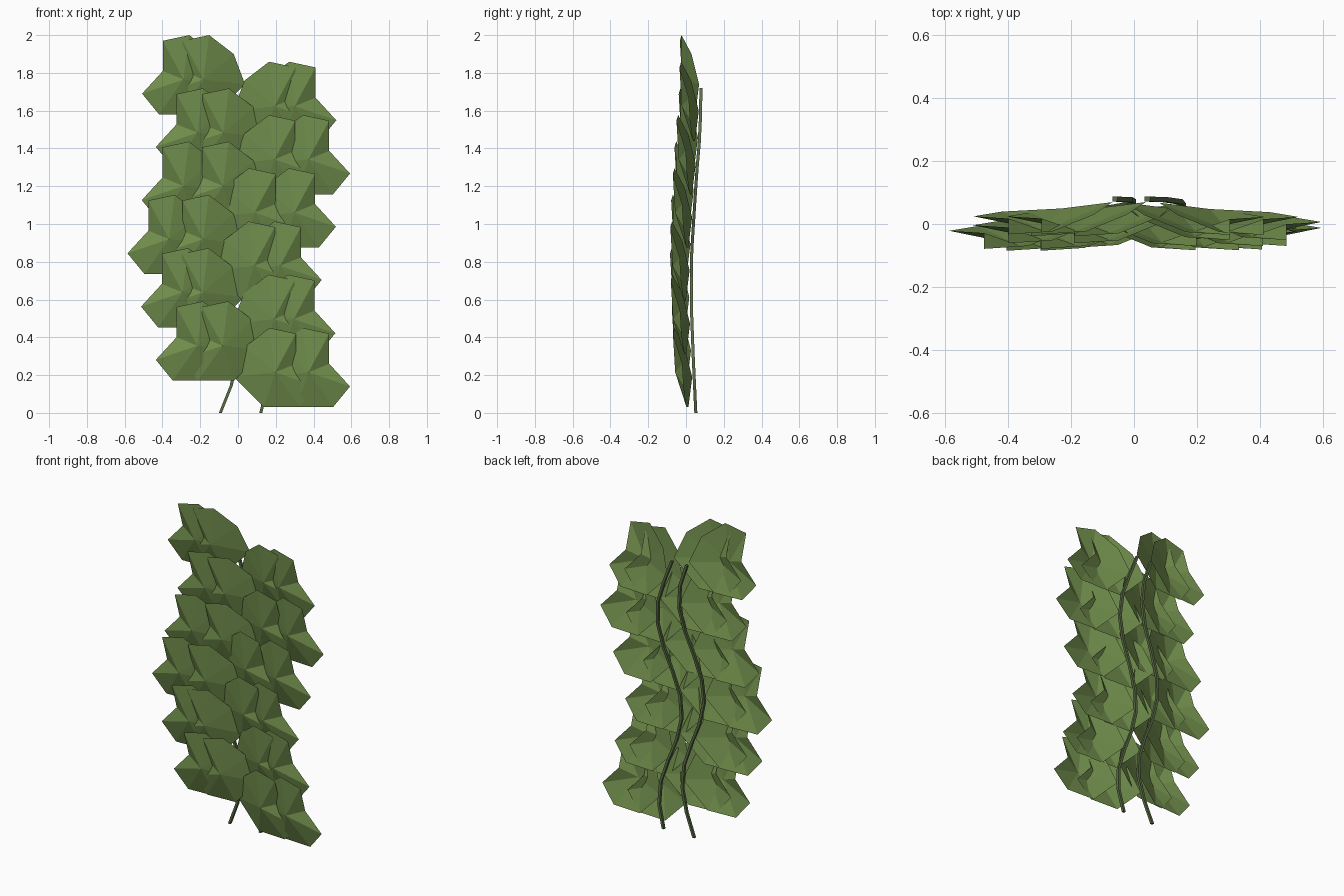
import bpy, math

if "Cube" in bpy.data.objects:
    bpy.data.objects.remove(bpy.data.objects["Cube"])

def material(name, rgb):
    m = bpy.data.materials.new(name)
    m.diffuse_color = (*rgb, 1)
    m.use_nodes = True
    m.node_tree.nodes["Principled BSDF"].inputs["Base Color"].default_value = m.diffuse_color
    return m

leaf_mat = material("leaf_green", (0.17, 0.28, 0.075))
stem_mat = material("stem_green", (0.10, 0.15, 0.06))

# stem centreline: sideways wave, gentle bow in depth
DEPTH = [(0, .052), (.3, .038), (.6, .027), (.85, .03), (1.25, .055), (1.5, .076), (1.8, .08)]

def stem_y(z):
    for (z0, y0), (z1, y1) in zip(DEPTH, DEPTH[1:]):
        if z <= z1:
            return y0 + (y1 - y0) * (z - z0) / (z1 - z0)
    return DEPTH[-1][1]

def stem_x(z, mean, peak):
    return mean + 0.075 * math.cos(2 * math.pi * (z + 0.25 - peak) / 1.14)

def mesh_object(name, verts, faces, mat):
    me = bpy.data.meshes.new(name)
    me.from_pydata(verts, [], faces)
    me.materials.append(mat)
    ob = bpy.data.objects.new(name, me)
    bpy.context.collection.objects.link(ob)
    return ob

def make_stem(name, mean, peak):
    # square tube swept along the centreline
    r, n = 0.008, 13
    verts, faces = [], []
    for i in range(n):
        z = 1.72 * i / (n - 1)
        x, y = stem_x(z, mean, peak), stem_y(z)
        verts += [(x - r, y - r, z), (x + r, y - r, z), (x + r, y + r, z), (x - r, y + r, z)]
    for i in range(n - 1):
        for k in range(4):
            a, b = i * 4 + k, i * 4 + (k + 1) % 4
            faces.append((a, b, b + 4, a + 4))
    faces += [(3, 2, 1, 0), tuple(range(4 * n - 4, 4 * n))]
    mesh_object(name, verts, faces, stem_mat)

# right-hand leaf relative to its top point: centre, then rim
LEAF = [(.03, -.10, -.235),
        (-.19, -.01, -.26), (-.13, -.05, -.10), (0, -.103, 0), (.14, -.112, -.03),
        (.14, -.062, -.19), (.25, -.055, -.31), (.16, -.04, -.42), (-.03, -.03, -.42)]

def make_leaf(name, mean, peak, side, top):
    z0 = top - 0.25
    x0 = stem_x(z0, mean, peak) + side * 0.185
    y0 = stem_y(z0)
    verts = [(x0 + side * x, y0 + y, top + z) for x, y, z in LEAF]
    faces = []
    for k in range(8):
        a, b = 1 + k, 1 + (k + 1) % 8
        faces.append((0, b, a) if side > 0 else (0, a, b))
    mesh_object(name, verts, faces, leaf_mat)

# two climbing stems, each with leaves alternating right and left
for label, mean, peak in (("left", -0.075, 0.58), ("right", 0.083, 0.44)):
    make_stem(label + "_stem", mean, peak)
    for i in range(12):
        side = 1 if i % 2 == 0 else -1
        make_leaf(f"{label}_stem_leaf_{i + 1}", mean, peak, side, 0.45 + i * 1.55 / 11)
